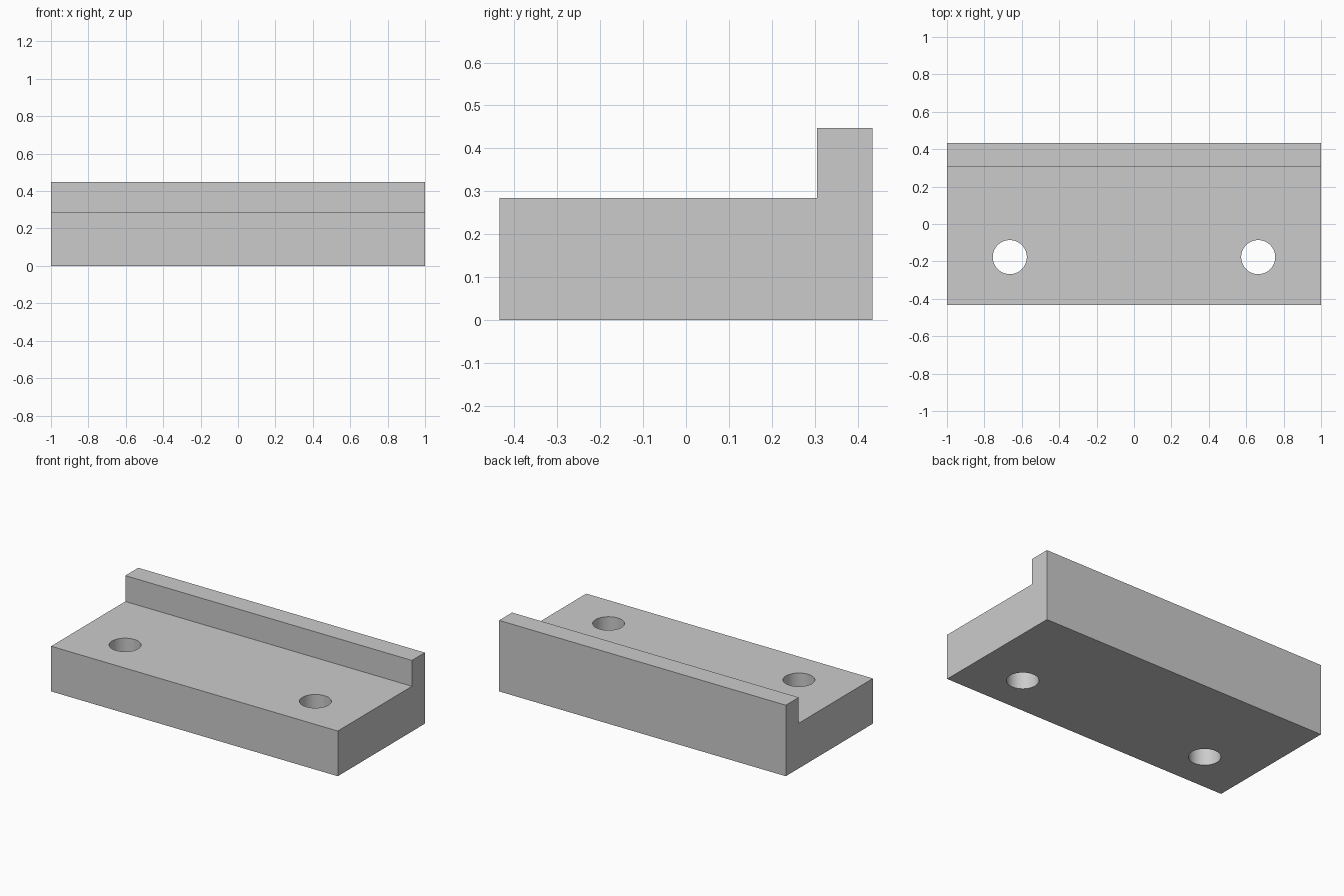
import bpy
import bmesh

cube = bpy.data.objects.get("Cube")
if cube:
    bpy.data.objects.remove(cube, do_unlink=True)

HOLE_X, HOLE_Y, HOLE_R = 0.664, -0.177, 0.091

grey = bpy.data.materials.new("light_grey")
grey.use_nodes = True
colour = (0.6, 0.6, 0.6, 1)
grey.diffuse_color = colour
grey.node_tree.nodes["Principled BSDF"].inputs["Base Color"].default_value = colour

# L-shaped side profile extruded along the length
profile = [(-0.434, 0), (0.434, 0), (0.434, 0.448),
           (0.305, 0.448), (0.305, 0.285), (-0.434, 0.285)]
bm = bmesh.new()
end = bm.faces.new([bm.verts.new((-1, y, z)) for y, z in profile])
ext = bmesh.ops.extrude_face_region(bm, geom=[end])
bmesh.ops.translate(bm, vec=(2, 0, 0),
                    verts=[v for v in ext["geom"] if isinstance(v, bmesh.types.BMVert)])
bmesh.ops.recalc_face_normals(bm, faces=bm.faces)
mesh = bpy.data.meshes.new("stepped_block")
bm.to_mesh(mesh)
bm.free()
mesh.materials.append(grey)
block = bpy.data.objects.new("stepped_block", mesh)
bpy.context.collection.objects.link(block)

# Two through holes for bolts
for side, name in ((-1, "right"), (1, "left")):
    bpy.ops.mesh.primitive_cylinder_add(vertices=64, radius=HOLE_R, depth=1,
                                        location=(side * HOLE_X, HOLE_Y, 0.15))
    cutter = bpy.context.object
    cutter.name = name + "_hole_cutter"
    cutter.data.materials.append(grey)
    cut = block.modifiers.new(name + "_hole", "BOOLEAN")
    cut.operation = "DIFFERENCE"
    cut.solver = "EXACT"
    cut.object = cutter
    bpy.ops.object.select_all(action="DESELECT")
    block.select_set(True)
    bpy.context.view_layer.objects.active = block
    bpy.ops.object.modifier_apply(modifier=cut.name)
    bpy.data.objects.remove(cutter, do_unlink=True)

# Smooth hole walls, crisp block edges
bpy.ops.object.shade_smooth_by_angle(angle=0.5)
